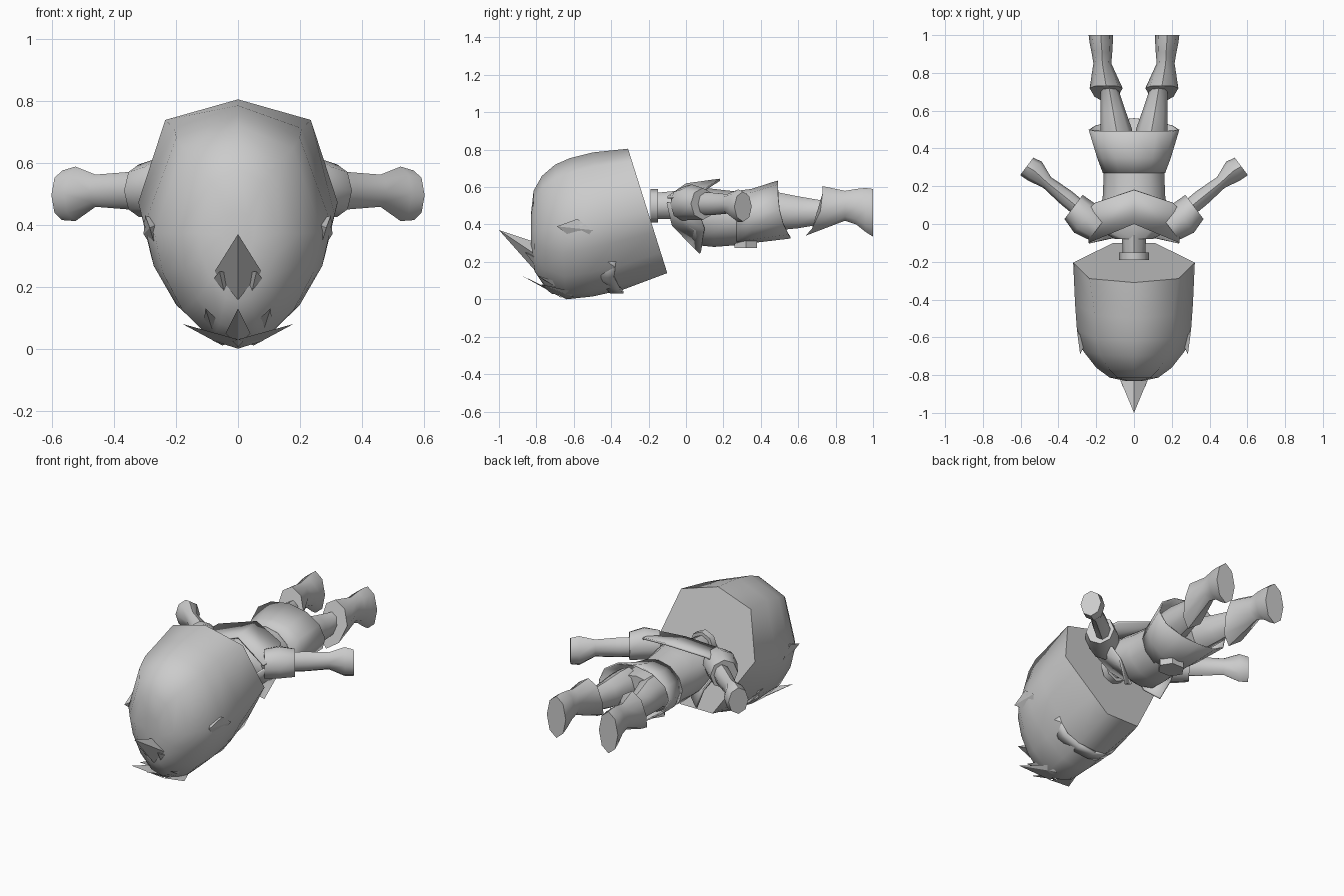
import bpy, bmesh, math
from mathutils import Vector

if "Cube" in bpy.data.objects:
    bpy.data.objects.remove(bpy.data.objects["Cube"])


def make(name, verts, faces, angle=50):
    me = bpy.data.meshes.new(name)
    me.from_pydata([tuple(v) for v in verts], [], faces)
    bm = bmesh.new()
    bm.from_mesh(me)
    bmesh.ops.recalc_face_normals(bm, faces=bm.faces[:])
    bm.to_mesh(me)
    bm.free()
    ob = bpy.data.objects.new(name, me)
    bpy.context.collection.objects.link(ob)
    bpy.ops.object.select_all(action='DESELECT')
    ob.select_set(True)
    bpy.context.view_layer.objects.active = ob
    bpy.ops.object.shade_smooth_by_angle(angle=math.radians(angle))
    return ob


def mirror(ob):
    m = ob.modifiers.new("mirror", 'MIRROR')
    m.use_axis[0] = True
    return ob


def shell(ob, t=0.012):
    m = ob.modifiers.new("thickness", 'SOLIDIFY')
    m.thickness = t
    return ob


def loft(name, rings, caps=(True, True), angle=50):
    n = len(rings[0])
    verts = [v for r in rings for v in r]
    faces = [(k * n + i, k * n + (i + 1) % n, (k + 1) * n + (i + 1) % n, (k + 1) * n + i)
             for k in range(len(rings) - 1) for i in range(n)]
    if caps[0]:
        faces.append(tuple(range(n)))
    if caps[1]:
        faces.append(tuple(range(len(verts) - n, len(verts))))
    return make(name, verts, faces, angle)


def ring(c, a, b, d=(0, 1, 0), slant=0.0, n=8):
    # oval ring facing along d; slant pulls the lowest part along d into a point
    d = Vector(d).normalized()
    s = d.cross(Vector((0, 0, 1)))
    out = []
    for i in range(n):
        t = 2 * math.pi * i / n
        out.append(Vector(c) + s * a * math.cos(t) + Vector((0, 0, b * math.sin(t)))
                   + d * slant * ((1 - math.sin(t)) / 2) ** 3)
    return out


def yring(y, x0, x1, z0, z1, slant=0.0, n=8):
    return ring(((x0 + x1) / 2, y, (z0 + z1) / 2), (x1 - x0) / 2, (z1 - z0) / 2, slant=slant, n=n)


def spike(name, tip, base):
    n = len(base)
    return make(name, base + [tip], [tuple(range(n))] + [(i, (i + 1) % n, n) for i in range(n)], 20)


# head: egg-shaped sections, tilted flat cut at the neck
hard = [(0, 1), (.73, .90), (1, .50), (.78, .33), (.56, .165), (.34, 0), (0, 0)]
soft = [(0, 1), (.66, .90), (1, .52), (.9, .34), (.66, .17), (.3, .035), (0, 0)]


def head_ring(yt, zt, yb, zb, w, half):
    pts = half + [(-u, v) for u, v in half[-2:0:-1]]
    return [(u * w, yb + (yt - yb) * v, zb + (zt - zb) * v) for u, v in pts]


loft("head", [head_ring(-.31, .805, -.10, .14, .322, hard),
              head_ring(-.50, .785, -.34, .05, .312, soft),
              head_ring(-.62, .755, -.50, .015, .302, soft),
              head_ring(-.70, .72, -.64, .0, .27, soft),
              head_ring(-.77, .66, -.75, .06, .20, soft),
              head_ring(-.815, .58, -.81, .15, .13, soft),
              head_ring(-.83, .45, -.83, .28, .05, soft)], angle=60)

# hair tufts
spike("crown_tuft", (0, -1, .37), [(.075, -.82, .25), (0, -.82, .31), (-.075, -.82, .25), (0, -.76, .10)])
mirror(spike("crown_side_tuft", (.06, -.86, .25), [(.09, -.78, .21), (0, -.80, .24), (.03, -.76, .12)]))
spike("front_tuft", (0, -.885, .13), [(.04, -.72, .05), (-.04, -.72, .05), (0, -.66, .005)])
mirror(spike("front_side_tuft", (.105, -.80, .13), [(.03, -.7, .06), (.11, -.68, .09), (.07, -.62, .02)]))
mirror(spike("brow_tuft", (.18, -.775, .08), [(0, -.72, .03), (.1, -.62, .045), (.05, -.6, .01)]))
mirror(spike("ear_tuft", (.285, -.69, .39), [(.30, -.58, .43), (.24, -.6, .41), (.255, -.56, .29), (.305, -.5, .37)]))

# band curling around the lower face
path = [(.225, -.41, .20), (.165, -.42, .115), (.08, -.39, .055), (0, -.37, .03)]
verts = [(x, y + dy, z) for x, y, z in path for dy in (-.035, .035)]
mirror(shell(make("face_band", verts, [(2 * i, 2 * i + 1, 2 * i + 3, 2 * i + 2) for i in range(3)]), .015))

# neck
loft("neck", [yring(-.15, -.06, .06, .43, .57), yring(-.05, -.065, .065, .43, .58)])
loft("neck_collar", [yring(-.19, -.08, .08, .41, .59), yring(-.15, -.08, .08, .41, .59)])

# torso and shorts
loft("torso", [yring(-.08, -.10, .10, .42, .57, n=12), yring(-.03, -.19, .19, .36, .59, n=12),
               yring(.05, -.18, .18, .29, .60, n=12), yring(.15, -.165, .165, .28, .59, n=12),
               yring(.28, -.16, .16, .29, .575, n=12), yring(.40, -.17, .17, .32, .57, n=12),
               yring(.48, -.16, .16, .36, .56, n=12)])
shell(loft("shorts", [yring(.27, -.165, .165, .29, .58, n=12), yring(.35, -.195, .195, .30, .59, n=12),
                      yring(.49, -.24, .24, .325, .635, slant=.07, n=12)], (False, False)), .008)

# belt buckle
buckle = [(.04, .26), (.08, .32), (.04, .38), (-.04, .38), (-.08, .32), (-.04, .26)]
loft("buckle", [[(x, y, z) for x, y in buckle] for z in (.275, .33)])

# short jacket: back panel and front flap
shell(mirror(make("jacket_back", [(0, 0, .62), (.24, -.10, .55), (.26, .06, .56), (.21, .11, .60), (0, .18, .645)],
                  [(0, 1, 4), (1, 2, 3, 4)])))
shell(mirror(make("jacket_front", [(.23, -.10, .52), (.25, .06, .50), (.18, .10, .38), (.12, .08, .25),
                                   (.04, .03, .30), (.10, -.07, .40)],
                  [(0, 1, 2, 5), (2, 3, 4, 5)])))

# arms with sleeves and mitten hands
arm_dir = (.8, .6, 0)
mirror(loft("sleeve", [ring((.19, -.02, .51), .08, .09, arm_dir),
                       ring((.26, .03, .52), .095, .095, arm_dir),
                       ring((.32, .09, .51), .08, .085, arm_dir)]))
mirror(loft("arm", [ring((.25, .05, .51), .045, .06, arm_dir), ring((.36, .14, .51), .045, .06, arm_dir),
                    ring((.46, .22, .51), .035, .052, arm_dir), ring((.525, .28, .50), .062, .088, arm_dir),
                    ring((.568, .305, .495), .058, .08, arm_dir)], angle=55))

# legs and boots
mirror(loft("leg", [yring(.42, .005, .175, .37, .57), yring(.50, .01, .178, .37, .57),
                    yring(.60, .045, .178, .38, .55), yring(.72, .085, .178, .40, .53),
                    yring(.80, .11, .2, .42, .55)]))
mirror(loft("boot", [yring(.73, .06, .235, .34, .605, slant=-.09), yring(.85, .12, .215, .42, .58),
                     yring(.91, .115, .225, .40, .59), yring(.96, .112, .235, .36, .595),
                     yring(1.0, .112, .24, .335, .59)]))
